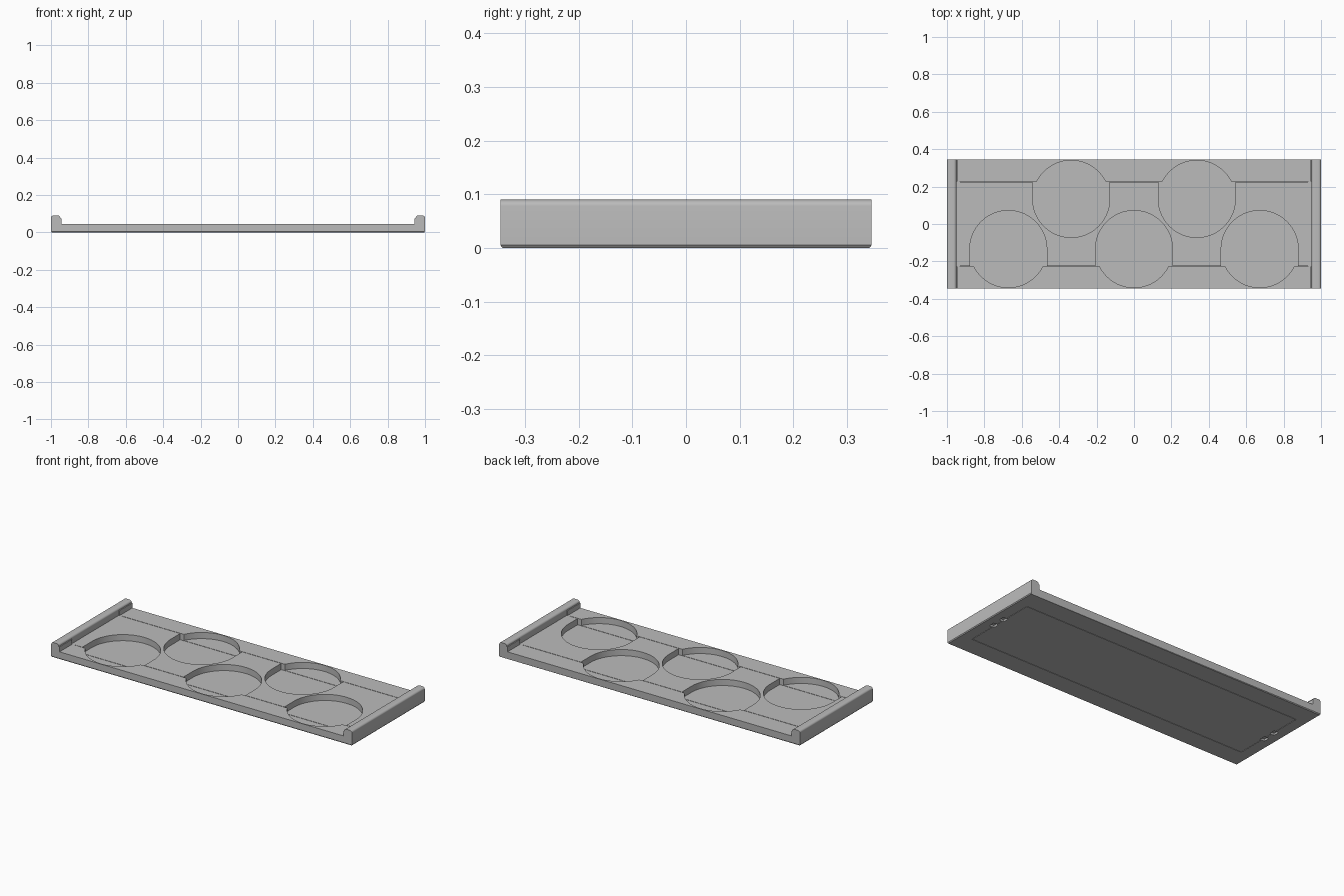
import bpy, bmesh, math

cube = bpy.data.objects.get("Cube")
if cube:
    bpy.data.objects.remove(cube, do_unlink=True)

HALF_Y = 0.346           # half depth of the tray
SEAM_X, SEAM_Y = 0.93, 0.226
FLOOR, DECK, TOP = 0.008, 0.045, 0.09
R = 0.206                # cup recess radius

grey = bpy.data.materials.new("plain grey")
grey.use_nodes = True
colour = (0.5, 0.5, 0.5, 1)
grey.diffuse_color = colour
grey.node_tree.nodes["Principled BSDF"].inputs["Base Color"].default_value = colour


def prism(name, points, vector):
    """Closed prism from a flat outline moved along a vector."""
    bm = bmesh.new()
    face = bm.faces.new([bm.verts.new(p) for p in points])
    moved = bmesh.ops.extrude_face_region(bm, geom=[face])["geom"]
    bmesh.ops.translate(bm, vec=vector,
                        verts=[v for v in moved if isinstance(v, bmesh.types.BMVert)])
    bmesh.ops.recalc_face_normals(bm, faces=bm.faces)
    mesh = bpy.data.meshes.new(name)
    bm.to_mesh(mesh)
    bm.free()
    mesh.materials.append(grey)
    obj = bpy.data.objects.new(name, mesh)
    bpy.context.collection.objects.link(obj)
    return obj


def box(name, x0, x1, y0, y1, z0, z1):
    outline = [(x0, y0, z0), (x1, y0, z0), (x1, y1, z0), (x0, y1, z0)]
    return prism(name, outline, (0, 0, z1 - z0))


def cut(target, cutter):
    cutter.hide_render = True
    mod = target.modifiers.new("cut", "BOOLEAN")
    mod.operation, mod.solver, mod.object = "DIFFERENCE", "EXACT", cutter
    bpy.context.view_layer.objects.active = target
    bpy.ops.object.modifier_apply(modifier=mod.name)
    bpy.data.objects.remove(cutter, do_unlink=True)


# Tray body with a raised, rounded rail at each end
half = [(0.996, 0), (1, 0.005)]
for i in range(7):
    a = math.pi / 12 * i
    half.append((0.985 + 0.015 * math.cos(a), TOP - 0.012 + 0.012 * math.sin(a)))
for i in range(7):
    a = math.pi / 2 + math.pi / 12 * i
    half.append((0.965 + 0.015 * math.cos(a), TOP - 0.012 + 0.012 * math.sin(a)))
half.append((0.95, DECK))
outline = half + [(-x, z) for x, z in reversed(half)]
tray = prism("tray", [(x, -HALF_Y, z) for x, z in outline], (0, 2 * HALF_Y, 0))
for v in tray.data.vertices:          # chamfer under the long sides
    if v.co.z < 0.001:
        v.co.y *= 0.988
# continue the upright edge above the chamfer
cut_depth = 0.005
for side in (-1, 1):
    wedge = [(-1.1, side * HALF_Y * 0.988, 0), (-1.1, side * HALF_Y, cut_depth),
             (-1.1, side * 0.36, cut_depth), (-1.1, side * 0.36, 0)]
    cut(tray, prism("edge_cutter", wedge, (2.2, 0, 0)))


# Round recesses, straight-sided up to the seam of the centre panel
def recess(cx, side):
    cy = 0.134
    line = SEAM_Y - cy
    a0 = math.asin(line / R)
    pts = [(R * math.cos(a), R * math.sin(a))
           for a in (math.pi * (1 + i / 40) for i in range(41))]
    pts.append((R, line))
    pts += [(R * math.cos(a), R * math.sin(a))
            for a in (a0 + (math.pi - 2 * a0) * i / 30 for i in range(31))]
    pts.append((-R, line))
    return prism("recess_cutter",
                 [(cx + x, side * (cy + y), FLOOR) for x, y in pts], (0, 0, 0.1))


for cx, side in ((-0.672, -1), (0, -1), (0.672, -1), (-0.336, 1), (0.336, 1)):
    cut(tray, recess(cx, side))

# Fine seams of the centre panel, above and below
W = 0.0015
for side in (-1, 1):
    y = side * SEAM_Y
    x = side * SEAM_X
    cut(tray, box("seam_cutter", -SEAM_X, SEAM_X, y - W, y + W, 0.006, 0.06))
    cut(tray, box("seam_cutter", -SEAM_X, SEAM_X, y - W, y + W, -0.01, 0.002))
    cut(tray, box("seam_cutter", x - W, x + W, -SEAM_Y, SEAM_Y, -0.01, 0.002))

# Pairs of small latch notches underneath each end
for sx in (-1, 1):
    for sy in (-1, 1):
        x, y = sx * 0.935, sy * 0.04
        cut(tray, box("notch_cutter", x - 0.015, x + 0.015,
                      y - 0.018, y + 0.018, -0.01, 0.012))

bpy.ops.object.select_all(action="DESELECT")
tray.select_set(True)
bpy.context.view_layer.objects.active = tray
bpy.ops.object.shade_smooth_by_angle(angle=math.radians(30))

# Thin stops against the rails at the four corners
for sx in (-1, 1):
    for sy in (-1, 1):
        xs = sorted((sx * 0.945, sx * 0.952))
        ys = sorted((sy * SEAM_Y, sy * HALF_Y))
        box("rail_stop", *xs, *ys, DECK - 0.005, TOP - 0.015)
